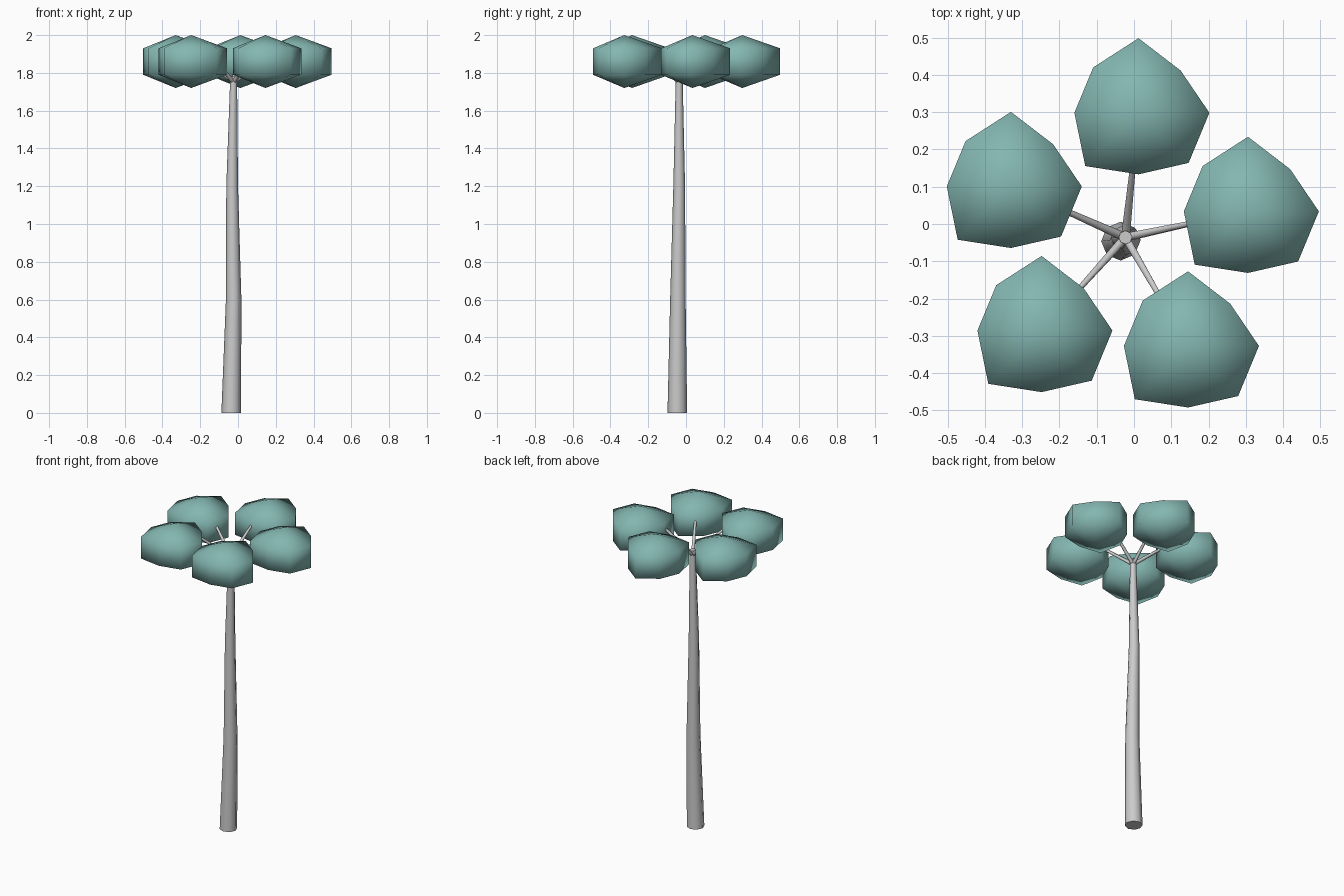
import bpy
import math
from mathutils import Vector

if "Cube" in bpy.data.objects:
    bpy.data.objects.remove(bpy.data.objects["Cube"])

HUB = Vector((-0.023, -0.036, 1.75))


def make_object(name, verts, faces, material=None, flat_caps=0):
    mesh = bpy.data.meshes.new(name)
    mesh.from_pydata([tuple(v) for v in verts], [], faces)
    for i, poly in enumerate(mesh.polygons):
        poly.use_smooth = i < len(faces) - flat_caps
    if material:
        mesh.materials.append(material)
    obj = bpy.data.objects.new(name, mesh)
    bpy.context.collection.objects.link(obj)
    return obj


def bridge(rings, n):
    """Quads between successive rings of n vertices."""
    return [(r * n + i, r * n + (i + 1) % n, (r + 1) * n + (i + 1) % n, (r + 1) * n + i)
            for r in range(rings - 1) for i in range(n)]


def tube(name, points, radii, n, level=False):
    """Tapered tube along points; level keeps every ring horizontal."""
    direction = Vector(points[-1]) - Vector(points[0])
    rot = Vector((0, 0, 1)).rotation_difference(direction)
    verts = []
    for p, r in zip(points, radii):
        for i in range(n):
            a = math.tau * i / n
            offset = Vector((r * math.cos(a), r * math.sin(a), 0))
            if not level:
                offset.rotate(rot)
            verts.append(Vector(p) + offset)
    faces = bridge(len(points), n)
    last = (len(points) - 1) * n
    faces += [tuple(reversed(range(n))), tuple(range(last, last + n))]
    return make_object(name, verts, faces, flat_caps=2)


def leaf_clump(name, centre, material):
    """Eight-sided, two-ring squashed ball with uneven segment radii."""
    radii = [0.19, 0.16, 0.20, 0.172, 0.172, 0.202, 0.165, 0.19]
    n = len(radii)
    verts = []
    for dz in (-0.07, 0.07):
        for i, r in enumerate(radii):
            a = math.tau * i / n
            verts.append(centre + Vector((r * math.cos(a), r * math.sin(a), dz)))
    verts += [centre + Vector((0, 0, -0.14)), centre + Vector((0, 0, 0.14))]
    faces = bridge(2, n)
    for i in range(n):
        j = (i + 1) % n
        faces += [(j, i, 2 * n), (n + i, n + j, 2 * n + 1)]
    return make_object(name, verts, faces, material)


leaf = bpy.data.materials.new("leaf_teal")
leaf.diffuse_color = (0.23, 0.47, 0.44, 1)
leaf.use_nodes = True
leaf.node_tree.nodes["Principled BSDF"].inputs["Base Color"].default_value = leaf.diffuse_color

# Slightly wavy tapered trunk
tube("trunk",
     [(-0.036, -0.046, 0), (-0.023, -0.043, 0.6), (-0.031, -0.036, 1.2), (-0.023, -0.036, 1.78)],
     [0.052, 0.041, 0.031, 0.018], 8, level=True)

# Five branches, each carrying a leaf clump
for k in range(5):
    a = math.radians(12 + 72 * k)
    out = Vector((math.cos(a), math.sin(a), 0))
    tip = HUB + out * 0.22 + Vector((0, 0, 0.17))
    tube(f"branch_{k + 1}", [HUB, tip], [0.012, 0.007], 6)
    leaf_clump(f"leaf_clump_{k + 1}", HUB + out * 0.336 + Vector((0, 0, 0.11)), leaf)
